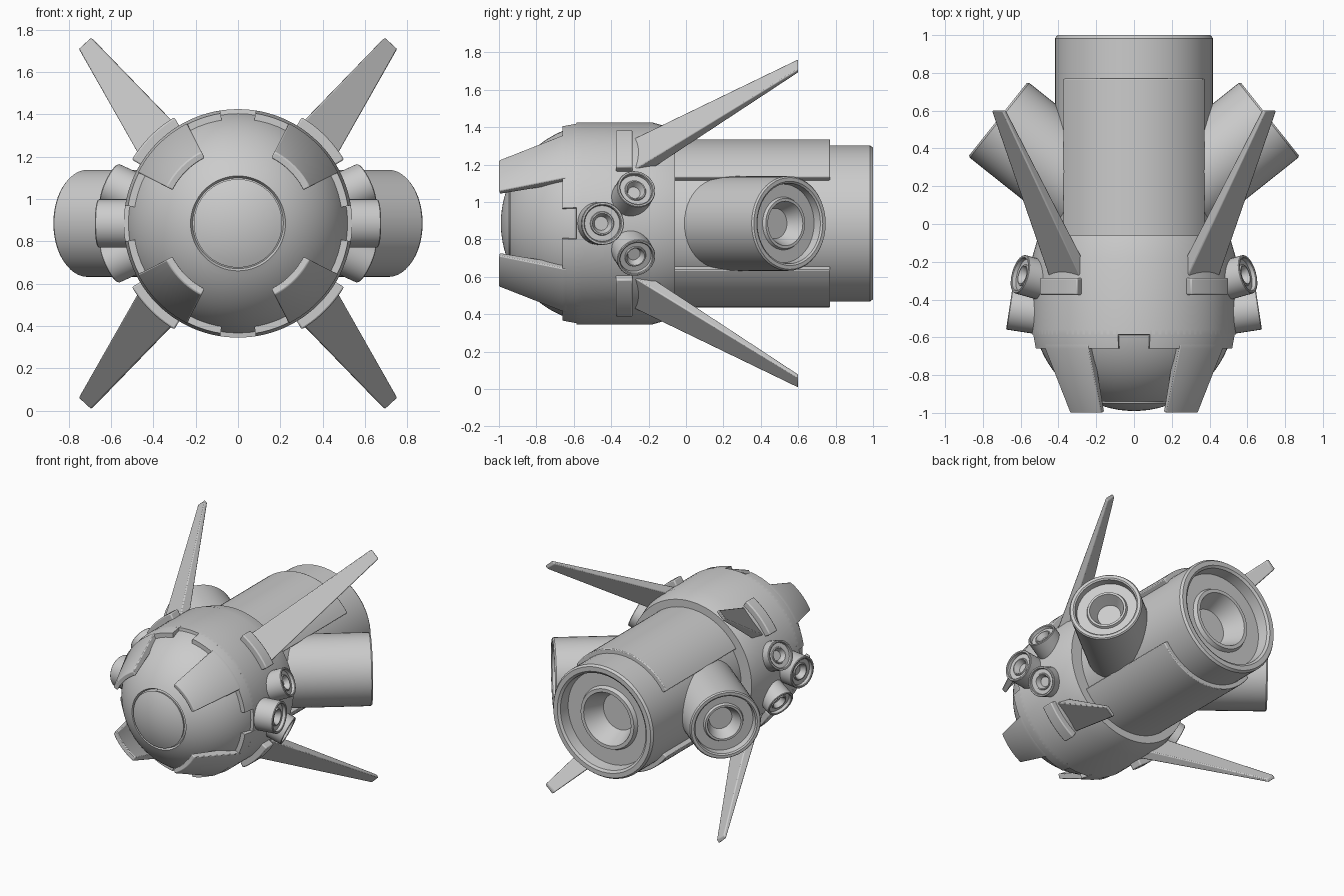
import bpy, bmesh, math
from mathutils import Matrix, Vector

if "Cube" in bpy.data.objects:
    bpy.data.objects.remove(bpy.data.objects["Cube"])

ZC = 0.885  # height of the main axis
# local (x, y, axis) -> world (x, axis, z)
BODY = Matrix(((1, 0, 0, 0), (0, 0, 1, 0), (0, 1, 0, ZC), (0, 0, 0, 1)))


def finish(name, bm, bevel=0):
    bmesh.ops.remove_doubles(bm, verts=bm.verts, dist=1e-5)
    bmesh.ops.recalc_face_normals(bm, faces=bm.faces)
    me = bpy.data.meshes.new(name)
    bm.to_mesh(me)
    bm.free()
    ob = bpy.data.objects.new(name, me)
    bpy.context.collection.objects.link(ob)
    if bevel:
        m = ob.modifiers.new("bevel", 'BEVEL')
        m.width, m.segments, m.limit_method = bevel, 2, 'ANGLE'
        m.angle_limit = math.radians(40)
    bpy.ops.object.select_all(action='DESELECT')
    bpy.context.view_layer.objects.active = ob
    ob.select_set(True)
    bpy.ops.object.shade_smooth_by_angle(angle=math.radians(32))
    return ob


def sweep(name, prof, a0=0, a1=360, n=64, M=BODY, bevel=0):
    """Turn a closed (radius, axis) profile from angle a0 to a1."""
    full = a1 - a0 >= 360
    bm = bmesh.new()
    rings = []
    for i in range(n if full else n + 1):
        a = math.radians(a0 + (a1 - a0) * i / n)
        rings.append([bm.verts.new(M @ Vector((r * math.cos(a), r * math.sin(a), h)))
                      for r, h in prof])
    k = len(prof)
    for i in range(n):
        A, B = rings[i], rings[(i + 1) % len(rings)]
        for j in range(k):
            bm.faces.new((A[j], A[(j + 1) % k], B[(j + 1) % k], B[j]))
    if not full:
        bm.faces.new(rings[0])
        bm.faces.new(rings[-1])
    return finish(name, bm, bevel)


def engine(name, R, length, pos, direction, n=48):
    """Cylinder with recessed rear, inner nozzle ring and hole."""
    prof = [(0, -length), (R, -length), (R, -.04 * R), (.97 * R, 0), (.89 * R, 0),
            (.85 * R, -.03 * R), (.83 * R, -.22 * R), (.56 * R, -.22 * R),
            (.53 * R, -.15 * R), (.47 * R, -.15 * R), (.32 * R, -.5 * R), (0, -.5 * R)]
    M = Matrix.Translation(pos) @ Vector(direction).to_track_quat('Z', 'Y').to_matrix().to_4x4()
    return sweep(name, prof, n=n, M=M)


# Nose dome with grooved round window
R, CY = 0.535, -0.455
def arc(rad, t0, t1, n):
    return [(rad * math.sin(math.radians(t0 + (t1 - t0) * i / n)),
             CY - rad * math.cos(math.radians(t0 + (t1 - t0) * i / n))) for i in range(n + 1)]
sweep("nose_dome", arc(R, 0, 23, 8) + arc(R - .02, 23.2, 24.6, 1) + arc(R, 24.8, 90, 22) + [(0, CY)])

# Hull band with tapered back
sweep("hull_band", [(.50, -.59), (.54, -.585), (.54, -.18), (.505, -.06), (.3, -.06), (.3, -.4)], n=96)

# Front armour: notched collar plates and nose petals
for q in range(4):
    c = 45 + 90 * q
    sweep("collar_plate", [(.48, -.66), (.526, -.66), (.54, -.585), (.54, -.56), (.48, -.56)],
          c - 36, c + 36, 20)
    sweep("nose_petal", [(.345, -.995), (.38, -1.0), (.53, -.66), (.53, -.62), (.48, -.62)],
          c - 18, c + 18, 12, bevel=.006)
    sweep("fin_bracket", [(.5, -.375), (.585, -.375), (.585, -.285), (.5, -.285)],
          c - 14, c + 14, 10, bevel=.008)

# Main engine and its two cover plates
engine("main_engine", .418, 1.2, (0, 1, ZC), (0, 1, 0), 64)
for c in (90, 270):
    sweep("engine_cover", [(.4, -.08), (.45, -.08), (.45, .77), (.4, .77)],
          c - 56.5, c + 56.5, 28, bevel=.006)

# Swept fins
def fin(sx, sz):
    bm = bmesh.new()
    rows = []
    for pts, y, t in ((((.27, .44), (.44, .27)), -.31, .09), (((.695, .88), (.755, .825)), .6, .028)):
        (ax, az), (bx, bz) = pts
        d = t * .7071
        rows.append([bm.verts.new((sx * x, y, ZC + sz * z)) for x, z in
                     ((ax, az), (bx, bz), (bx - d, bz - d), (ax - d, az - d))])
    A, B = rows
    for j in range(4):
        bm.faces.new((A[j], A[(j + 1) % 4], B[(j + 1) % 4], B[j]))
    bm.faces.new(A)
    bm.faces.new(B)
    finish("fin", bm, .007)

for sx in (-1, 1):
    for sz in (-1, 1):
        fin(sx, sz)
        engine("small_thruster", .105, .22, (sx * .605, -.265, ZC + sz * .185),
               (sx * .88, .25, sz * .4), 32)
    # Side engines and middle thrusters
    engine("side_engine", .253, .8, (sx * .72, .555, ZC), (sx * .78, .62, 0))
    engine("middle_thruster", .115, .25, (sx * .66, -.445, ZC), (sx * .985, .15, 0), 32)
